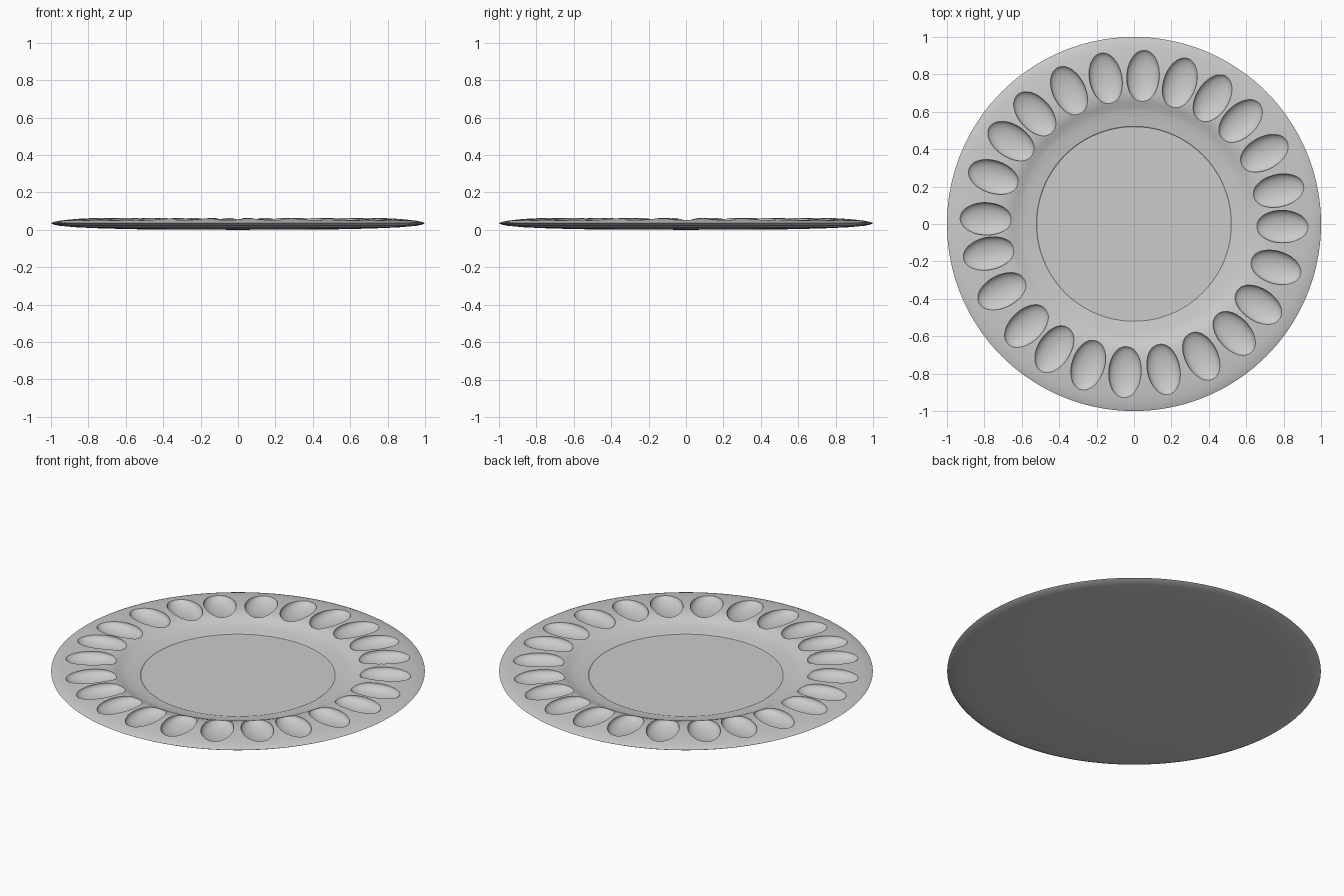
import bpy, bmesh, math
from mathutils import Matrix

if "Cube" in bpy.data.objects:
    bpy.data.objects.remove(bpy.data.objects["Cube"])

# Plate profile (radius, height): underside, rounded rim, crown, sunken centre
PROFILE = [(0, 0), (0.5, 0.002), (0.72, 0.007), (0.86, 0.013), (0.95, 0.021),
           (0.985, 0.028), (1.0, 0.036), (0.985, 0.042), (0.95, 0.049), (0.9, 0.055),
           (0.84, 0.060), (0.77, 0.063), (0.72, 0.062), (0.68, 0.057), (0.65, 0.047),
           (0.625, 0.035), (0.60, 0.028), (0.56, 0.021), (0.525, 0.016),
           (0.52, 0.012), (0, 0.012)]
SEGMENTS = 144

# Angles of the hand-spaced egg wells
ANGLES = [86.5, 72, 58, 44, 28.5, 13, -1, -17, -33, -47.5, -63, -78.5,
          -93.5, -108, -122.5, -136.5, -153, -168.5, 178, 161.5, 146, 132, 116, 101]


def make_object(name, bm):
    bmesh.ops.recalc_face_normals(bm, faces=bm.faces)
    mesh = bpy.data.meshes.new(name)
    bm.to_mesh(mesh)
    bm.free()
    obj = bpy.data.objects.new(name, mesh)
    bpy.context.collection.objects.link(obj)
    return obj


# Lathed plate body
bm = bmesh.new()
verts = [bm.verts.new((r, 0, z)) for r, z in PROFILE]
edges = [bm.edges.new(p) for p in zip(verts, verts[1:])]
bmesh.ops.spin(bm, geom=verts + edges, cent=(0, 0, 0), axis=(0, 0, 1),
               angle=math.tau, steps=SEGMENTS, use_duplicate=False)
bmesh.ops.remove_doubles(bm, verts=bm.verts, dist=1e-5)
plate = make_object("egg_plate", bm)

# Ellipsoid cutters for the egg wells
bm = bmesh.new()
for a in ANGLES:
    m = (Matrix.Rotation(math.radians(a), 4, 'Z') @ Matrix.Translation((0.793, 0, 0.059))
         @ Matrix.Diagonal((0.14, 0.087, 0.042, 1)))
    bmesh.ops.create_uvsphere(bm, u_segments=40, v_segments=24, radius=1, matrix=m)
cutter = make_object("well_cutter", bm)

# Carve the wells
mod = plate.modifiers.new("wells", 'BOOLEAN')
mod.operation = 'DIFFERENCE'
mod.solver = 'EXACT'
mod.object = cutter
bpy.context.view_layer.objects.active = plate
plate.select_set(True)
bpy.ops.object.modifier_apply(modifier=mod.name)
bpy.data.objects.remove(cutter)
bpy.ops.object.shade_smooth_by_angle(angle=math.radians(25))
